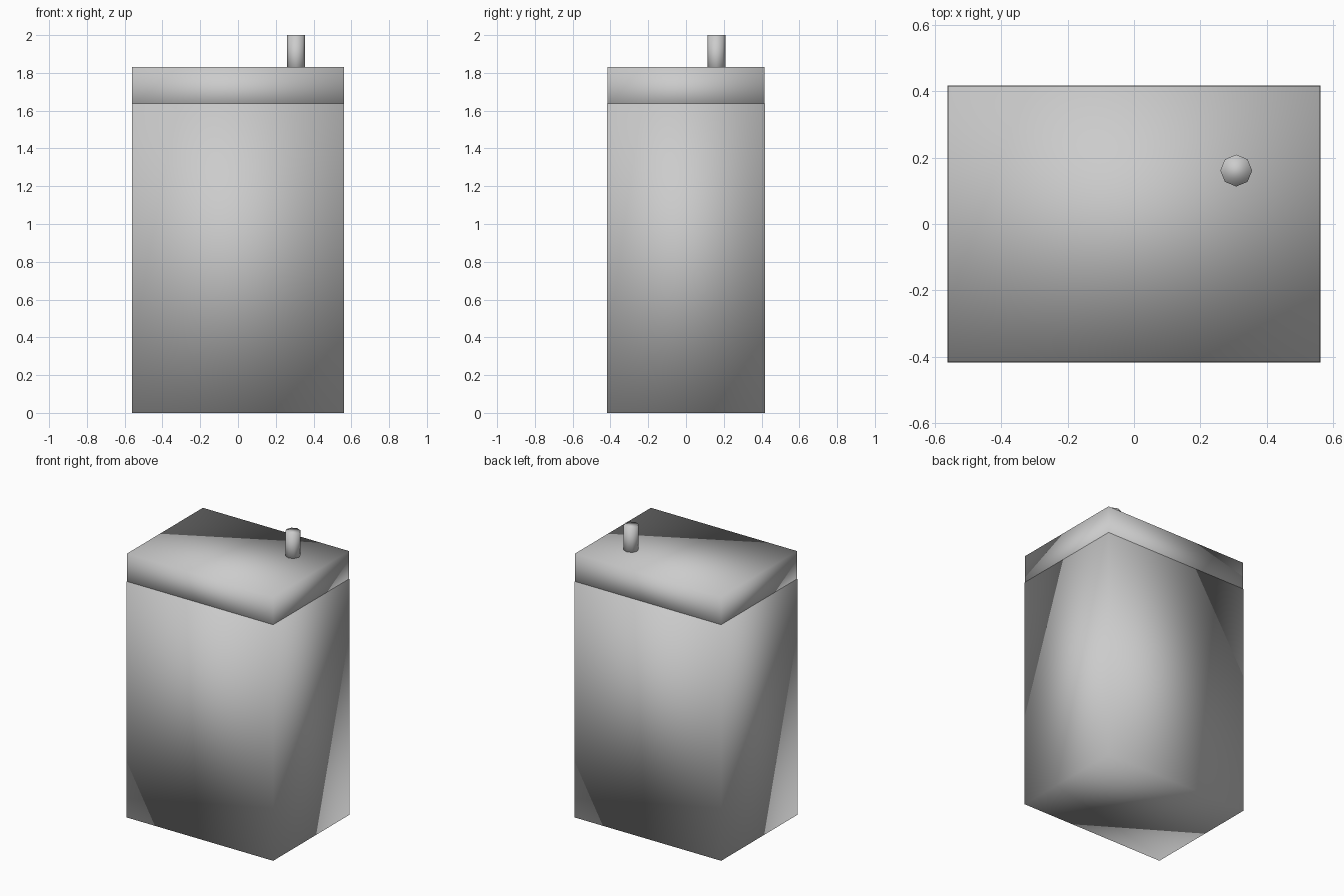
import bpy

if "Cube" in bpy.data.objects:
    bpy.data.objects.remove(bpy.data.objects["Cube"])

W, D = 1.124, 0.834  # cabinet footprint


def finish(name):
    ob = bpy.context.object
    ob.name = name
    bpy.ops.object.transform_apply(location=False, rotation=False, scale=True)
    bpy.ops.object.shade_smooth()  # soft shading over low-poly faces
    return ob


def box(name, width, depth, z0, z1):
    bpy.ops.mesh.primitive_cube_add(size=1, location=(0, 0, (z0 + z1) / 2))
    bpy.context.object.scale = (width, depth, z1 - z0)
    return finish(name)


# Main cabinet
box("cabinet_body", W, D, 0, 1.637)

# Cap, sunk into the cabinet and a hair smaller so the faces do not clash
box("cabinet_cap", W - 0.002, D - 0.002, 1.57, 1.83)

# Eight-sided pipe on the cap
bpy.ops.mesh.primitive_cylinder_add(vertices=8, radius=0.048, depth=0.22,
                                    location=(0.308, 0.161, 1.89))
finish("vent_pipe")
